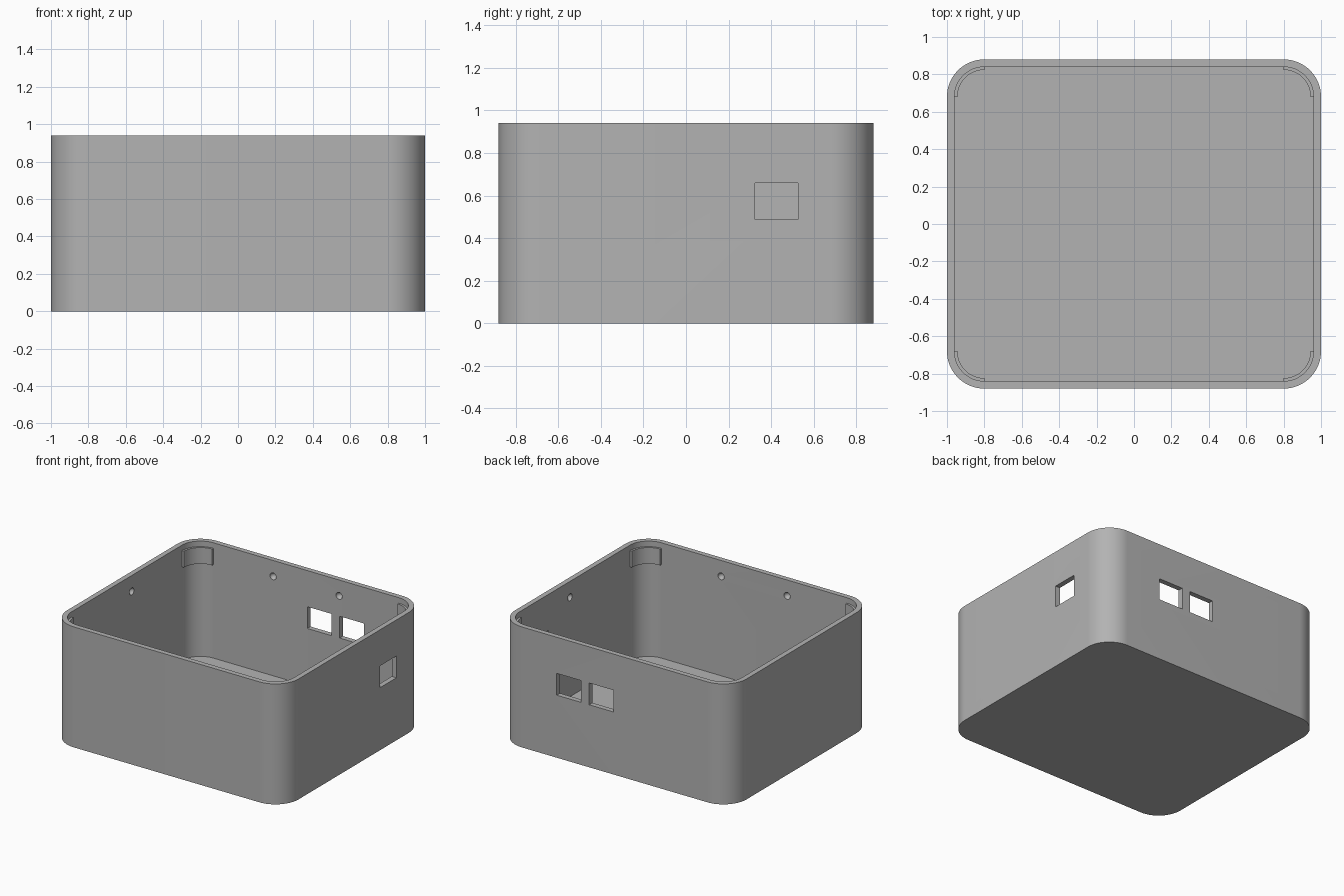
import bpy, bmesh
from math import sin, cos, pi, radians
from mathutils import Matrix, Vector

if "Cube" in bpy.data.objects:
    bpy.data.objects.remove(bpy.data.objects["Cube"], do_unlink=True)

HALF_X, HALF_Y, HEIGHT = 1.0, 0.88, 0.94
RADIUS, WALL = 0.2, 0.04
STEPS = 24

grey = bpy.data.materials.new("plain grey")
grey.use_nodes = True
grey.diffuse_color = (0.45, 0.45, 0.45, 1)
grey.node_tree.nodes["Principled BSDF"].inputs["Base Color"].default_value = (0.45, 0.45, 0.45, 1)


def finish(bm, name):
    bmesh.ops.recalc_face_normals(bm, faces=bm.faces)
    mesh = bpy.data.meshes.new(name)
    bm.to_mesh(mesh)
    bm.free()
    mesh.materials.append(grey)
    obj = bpy.data.objects.new(name, mesh)
    bpy.context.collection.objects.link(obj)
    return obj


def activate(obj):
    bpy.ops.object.select_all(action='DESELECT')
    obj.select_set(True)
    bpy.context.view_layer.objects.active = obj


def arc(cx, cy, r, start):
    angles = [start + pi / 2 * i / STEPS for i in range(STEPS + 1)]
    return [(cx + r * cos(a), cy + r * sin(a)) for a in angles]


def ring(bm, inset, z):
    """Rounded rectangle loop, inset from the outer wall."""
    cx, cy = HALF_X - RADIUS, HALF_Y - RADIUS
    points = []
    for k, (sx, sy) in enumerate([(1, 1), (-1, 1), (-1, -1), (1, -1)]):
        points += arc(sx * cx, sy * cy, RADIUS - inset, k * pi / 2)
    return [bm.verts.new((x, y, z)) for x, y in points]


def bridge(bm, a, b):
    for i in range(len(a)):
        j = (i + 1) % len(a)
        bm.faces.new((a[i], a[j], b[j], b[i]))


# Open box with rounded corners
bm = bmesh.new()
loops = [ring(bm, 0, 0), ring(bm, 0, HEIGHT), ring(bm, WALL, HEIGHT), ring(bm, WALL, WALL)]
for a, b in zip(loops, loops[1:]):
    bridge(bm, a, b)
bm.faces.new(loops[0])
bm.faces.new(loops[-1])
shell = finish(bm, "box_shell")

# Cutters: rectangular ports and round lid dimples
bm = bmesh.new()


def port(center, size):
    bmesh.ops.create_cube(bm, size=1, matrix=Matrix.Translation(center) @ Matrix.Diagonal((*size, 1)))


port((HALF_X, 0.425, 0.573), (0.3, 0.202, 0.17))
for x in (0.115, 0.395):
    port((x, HALF_Y, 0.573), (0.21, 0.3, 0.17))
dimples = [(s * (HALF_X - WALL), 0.06) for s in (-1, 1)]
dimples += [(x, s * (HALF_Y - WALL)) for x in (-0.285, 0.285) for s in (-1, 1)]
for x, y in dimples:
    bmesh.ops.create_uvsphere(bm, u_segments=24, v_segments=13, radius=0.027,
                              matrix=Matrix.Translation((x, y, 0.816)))
cutter = finish(bm, "port_cutter")
cutter.hide_render = True

cut = shell.modifiers.new("ports", 'BOOLEAN')
cut.operation, cut.solver, cut.object = 'DIFFERENCE', 'EXACT', cutter
activate(shell)
bpy.ops.object.modifier_apply(modifier="ports")
bpy.data.objects.remove(cutter, do_unlink=True)
bpy.ops.object.shade_smooth_by_angle(angle=radians(30))

# Curved corner tabs just below the rim
for sx, side in ((1, "left"), (-1, "right")):
    for sy, end in ((-1, "front"), (1, "back")):
        bm = bmesh.new()
        cx, cy = HALF_X - RADIUS, HALF_Y - RADIUS
        outer = arc(cx, cy, RADIUS - WALL + 0.002, 0)
        inner = arc(cx, cy, RADIUS - WALL - 0.016, 0)
        outline = [bm.verts.new((sx * x, sy * y, 0.77)) for x, y in outer + inner[::-1]]
        face = bm.faces.new(outline)
        top = bmesh.ops.extrude_face_region(bm, geom=[face])["geom"]
        bmesh.ops.translate(bm, vec=Vector((0, 0, 0.127)),
                            verts=[g for g in top if isinstance(g, bmesh.types.BMVert)])
        activate(finish(bm, f"corner_tab_{end}_{side}"))
        bpy.ops.object.shade_smooth_by_angle(angle=radians(30))
